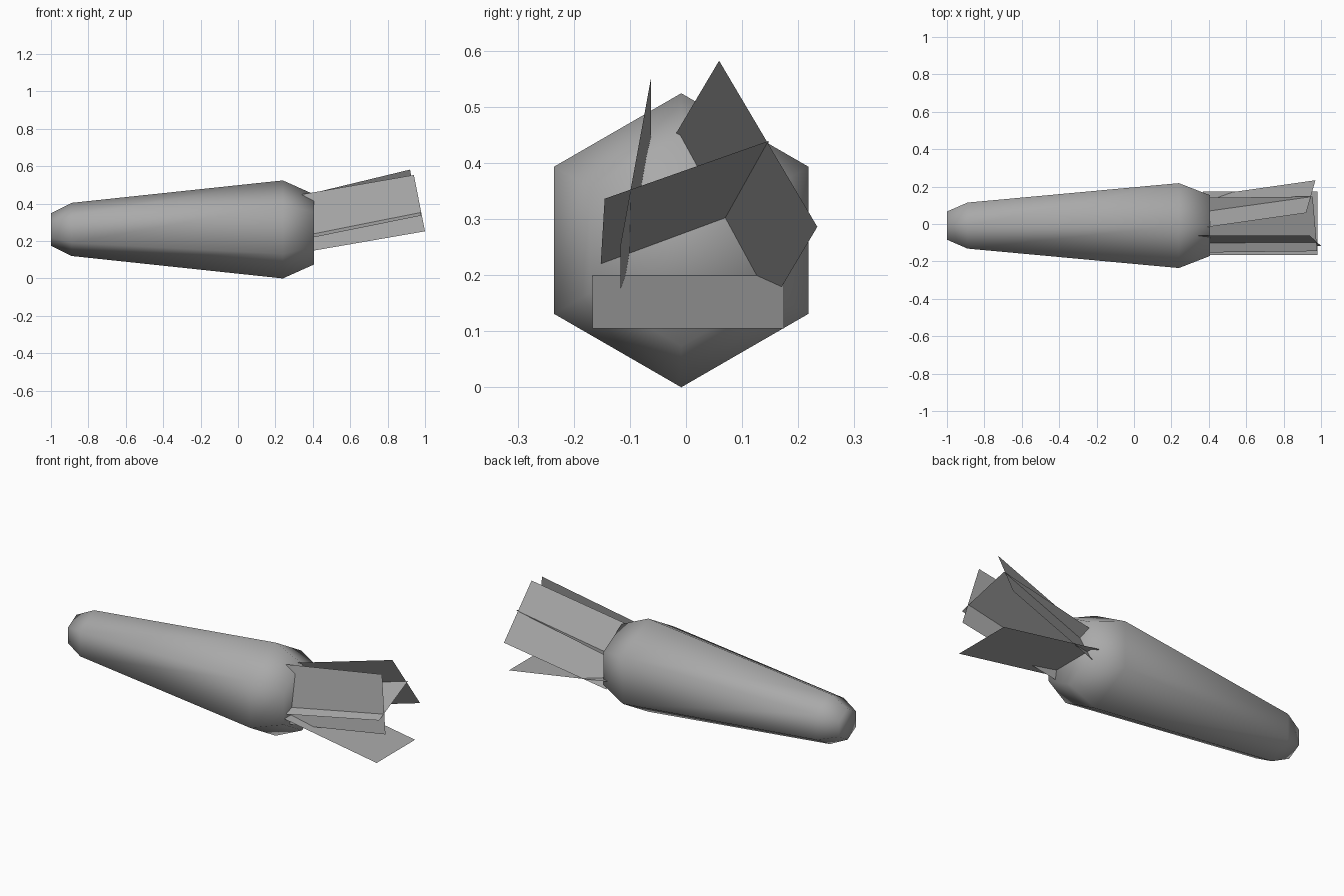
import bpy, bmesh
from math import sin, cos, pi
from mathutils import Vector

cube = bpy.data.objects.get("Cube")
if cube:
    bpy.data.objects.remove(cube, do_unlink=True)

# One plain grey for everything
grey = bpy.data.materials.new("plain grey")
grey.use_nodes = True
colour = (0.4, 0.4, 0.4, 1)
grey.diffuse_color = colour
grey.node_tree.nodes["Principled BSDF"].inputs["Base Color"].default_value = colour


def add_object(name, bm, smooth):
    for f in bm.faces:
        f.smooth = smooth
    mesh = bpy.data.meshes.new(name)
    bm.to_mesh(mesh)
    bm.free()
    mesh.materials.append(grey)
    obj = bpy.data.objects.new(name, mesh)
    bpy.context.collection.objects.link(obj)
    return obj


# Tapered six-sided root lying along x: (x, radius)
profile = [(-1.0, 0.087), (-0.89, 0.142), (0.24, 0.262), (0.405, 0.188)]
SIDES = 6
bm = bmesh.new()
rings = [[bm.verts.new((x, -0.0085 + r * sin(2 * pi * i / SIDES),
                        0.262 + r * cos(2 * pi * i / SIDES)))
          for i in range(SIDES)] for x, r in profile]
for a, b in zip(rings, rings[1:]):
    for i in range(SIDES):
        j = (i + 1) % SIDES
        bm.faces.new((a[i], a[j], b[j], b[i]))
bm.faces.new(rings[0])
bm.faces.new(rings[-1])
bmesh.ops.recalc_face_normals(bm, faces=bm.faces)
add_object("root_body", bm, True)


# Flat rectangular leaves: two tip corners and the offset back to the base
def leaf(name, tip_a, tip_b, back):
    a, b, d = Vector(tip_a), Vector(tip_b), Vector(back)
    bm = bmesh.new()
    bm.faces.new([bm.verts.new(p) for p in (a, b, b + d, a + d)])
    add_object(name, bm, False)


leaf("lower_leaf", (0.98, -0.167, 0.105), (0.98, 0.175, 0.105), (-0.61, 0, 0.1))
leaf("front_leaf", (1.0, -0.117, 0.252), (0.94, -0.062, 0.553), (-0.6, 0, -0.104))
leaf("middle_leaf", (0.98, -0.145, 0.336), (0.955, 0.147, 0.439), (-0.58, -0.007, -0.117))
leaf("back_leaf", (0.92, 0.059, 0.582), (0.97, 0.234, 0.286), (-0.58, -0.083, -0.14))
